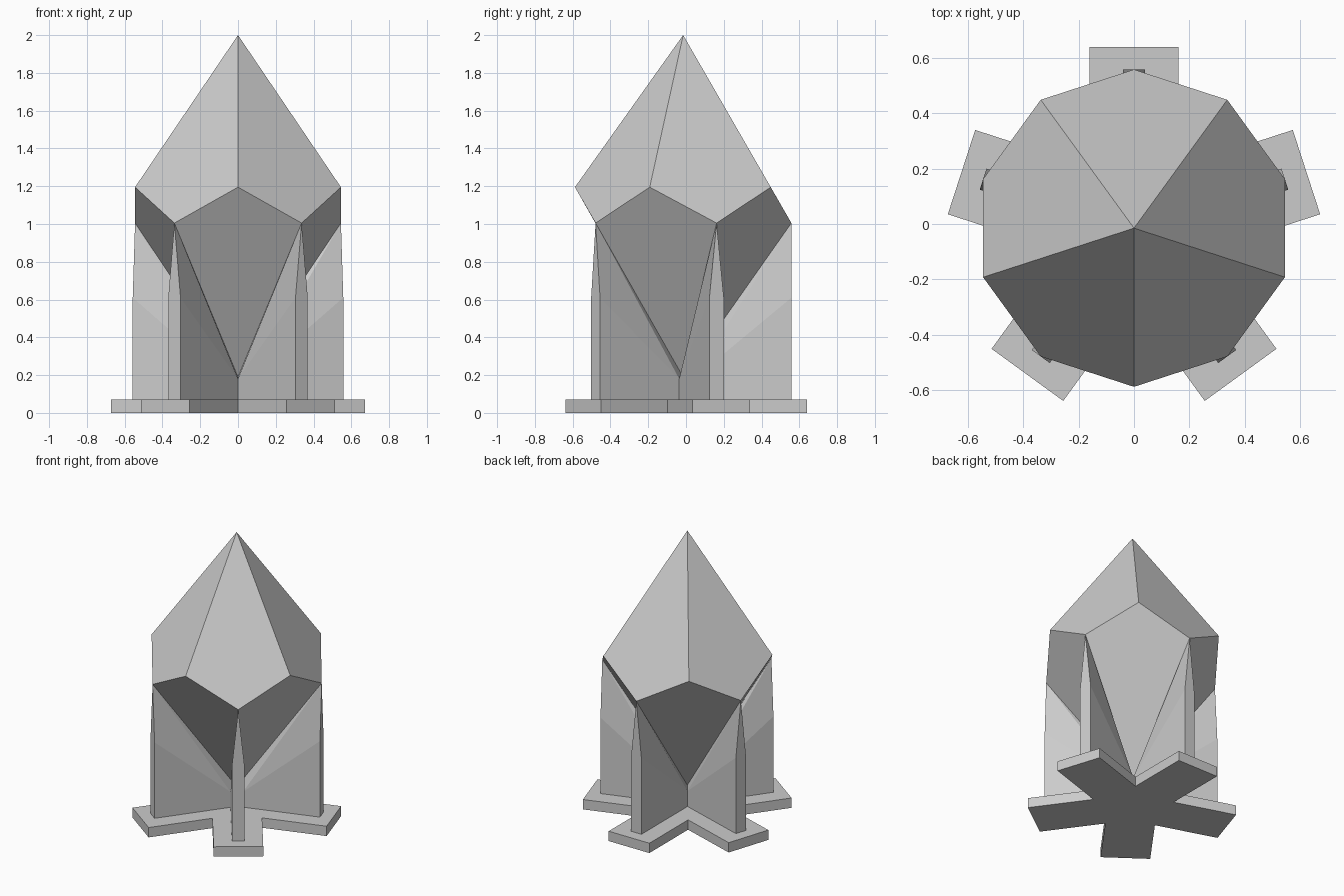
import bpy
from math import cos, sin, tan, radians
from mathutils import Matrix, Vector

default = bpy.data.objects.get("Cube")
if default:
    bpy.data.objects.remove(default, do_unlink=True)

grey = bpy.data.materials.new("stone grey")
grey.use_nodes = True
colour = (0.6, 0.6, 0.6, 1)
grey.diffuse_color = colour
grey.node_tree.nodes["Principled BSDF"].inputs["Base Color"].default_value = colour

CENTRE_Y = -0.015
RING = 0.573          # crystal ring radius and fin length
TOP, UPPER, LOWER, TIP = 2.0, 1.195, 1.005, 0.19
BASE_H = 0.07
HALF_FIN = 0.04
FIN_ANGLES = [18 + 72 * i for i in range(5)]


def polar(radius, angle, z):
    a = radians(angle)
    return Vector((radius * cos(a), radius * sin(a), z))


def make(name, verts, faces):
    mesh = bpy.data.meshes.new(name)
    mesh.from_pydata([tuple(v) for v in verts], [], faces)
    mesh.materials.append(grey)
    mesh.validate()
    obj = bpy.data.objects.new(name, mesh)
    obj.location.y = CENTRE_Y
    bpy.context.collection.objects.link(obj)
    return obj


# Crystal: ten kites around a zigzag ring
ring = [polar(RING, 18 + 36 * i, UPPER if i % 2 else LOWER) for i in range(10)]
kites = []
for i in range(10):
    a, b, c = i, (i + 1) % 10, (i + 2) % 10
    kites.append((10, a, b, c) if i % 2 else (11, c, b, a))
make("crystal", ring + [Vector((0, 0, TOP)), Vector((0, 0, TIP))], kites)

# Base: five-armed star plate
ARM, HALF_ARM = 0.655, 0.16
outline = []
for angle in FIN_ANGLES:
    turn = Matrix.Rotation(radians(angle), 3, "Z")
    outline += [turn @ Vector((ARM, -HALF_ARM, 0)), turn @ Vector((ARM, HALF_ARM, 0)),
                polar(HALF_ARM / sin(radians(36)), angle + 36, 0)]
n = len(outline)
lift = Vector((0, 0, BASE_H))
sides = [(i, (i + 1) % n, (i + 1) % n + n, i + n) for i in range(n)]
make("base_star", outline + [v + lift for v in outline],
     [tuple(reversed(range(n))), tuple(range(n, 2 * n))] + sides)

# Fins: upright walls whose upper part narrows to a ridge under the crystal
levels = [0.61, 0.675, 0.74, 0.805, 0.87]
inner = HALF_FIN / tan(radians(36))
half = [(HALF_FIN, BASE_H)] + [
    (HALF_FIN * (LOWER - z) / (LOWER - levels[0]), z) for z in levels]
for number, angle in enumerate(FIN_ANGLES):
    turn = Matrix.Rotation(radians(angle), 3, "Z")
    verts = [Vector((RING, 0, LOWER)), Vector((0, 0, TIP)), Vector((0, 0, BASE_H))]
    faces, rims = [], []
    for side in (-1, 1):
        start = len(verts)
        verts += [Vector((RING, side * w, z)) for w, z in half]
        foot = len(verts)
        corner = foot + 1
        verts += [Vector((inner, side * HALF_FIN, z)) for z in (BASE_H, TIP - 0.01)]
        rim = list(range(start, foot))
        rims.append(rim)
        part = [(foot, rim[0], rim[1], corner)]
        part += [(corner, rim[k], rim[k + 1]) for k in range(1, len(rim) - 1)]
        part += [(corner, rim[-1], 0), (corner, 0, 1), (2, foot, corner, 1)]
        faces += [f if side < 0 else tuple(reversed(f)) for f in part]
    faces.append(tuple(rims[0][:1] + rims[1] + [0] + rims[0][:0:-1]))
    make(f"fin_{number + 1}", [turn @ v for v in verts], faces)
